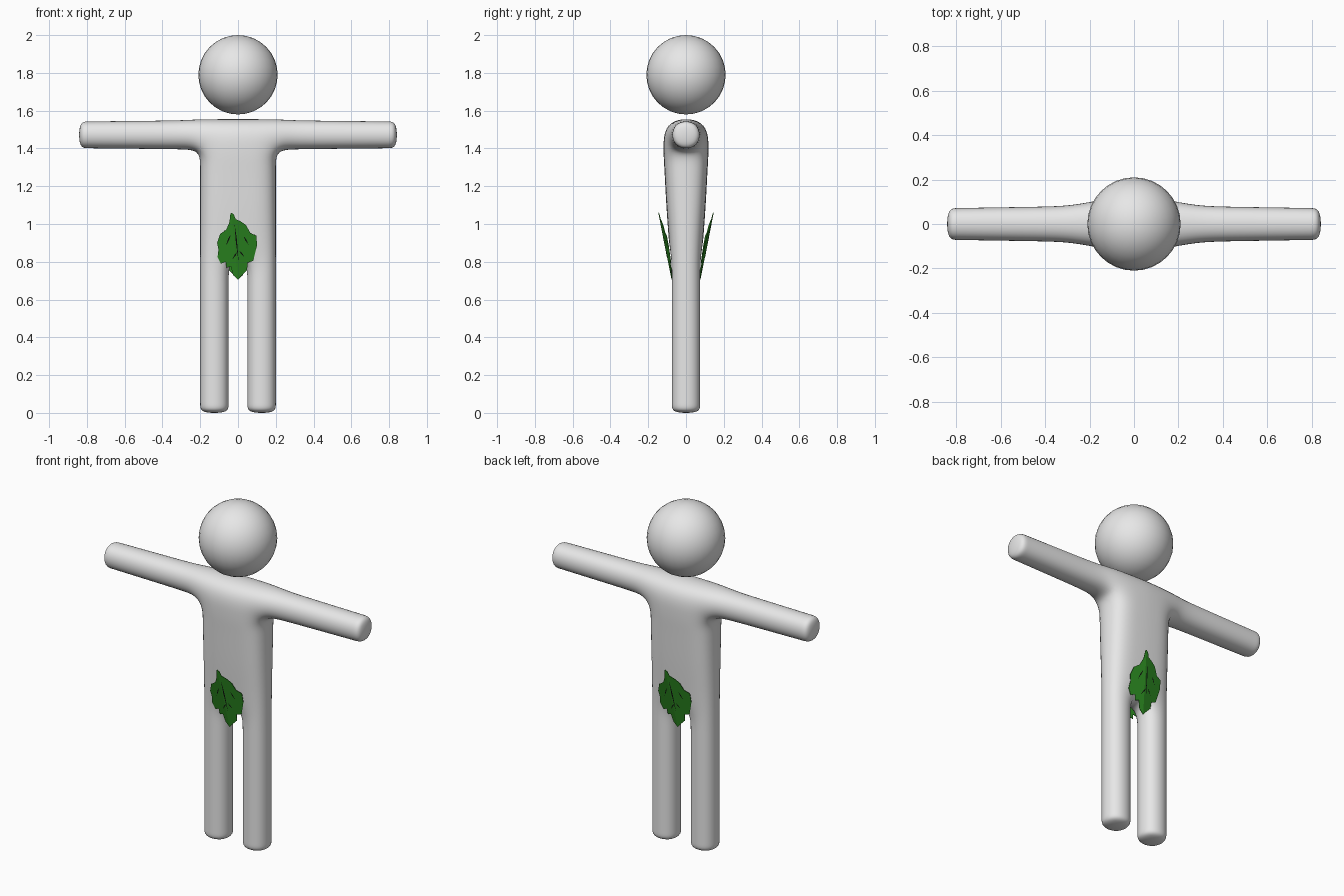
import bpy, bmesh, math
from mathutils import Vector

if "Cube" in bpy.data.objects:
    bpy.data.objects.remove(bpy.data.objects["Cube"])


def material(name, rgb):
    m = bpy.data.materials.new(name)
    m.diffuse_color = (*rgb, 1)
    m.use_nodes = True
    m.node_tree.nodes["Principled BSDF"].inputs["Base Color"].default_value = m.diffuse_color
    return m


GREY = material("pale_grey", (0.8, 0.8, 0.8))
GREEN = material("leaf_green", (0.025, 0.25, 0.015))
BLACK = material("vein_black", (0.003, 0.003, 0.003))


def make_object(name, bm, mat):
    bmesh.ops.recalc_face_normals(bm, faces=bm.faces)
    mesh = bpy.data.meshes.new(name)
    bm.to_mesh(mesh)
    bm.free()
    mesh.materials.append(mat)
    ob = bpy.data.objects.new(name, mesh)
    bpy.context.collection.objects.link(ob)
    return ob


# Head
bpy.ops.mesh.primitive_uv_sphere_add(segments=32, ring_count=16, radius=0.21, location=(0, 0, 1.79))
head = bpy.context.object
head.name = "head"
head.data.materials.append(GREY)
bpy.ops.object.shade_smooth()

# Body: one cage of cells (legs, torso, arms), rounded by subdivision
half_x = [0.043, 0.207, 0.3, 0.5, 0.7, 0.795, 0.845]
X = [-x for x in reversed(half_x)] + half_x
Z = [-0.004, 0.045, 0.15, 0.4, 0.7, 0.8, 0.95, 1.1, 1.3, 1.385, 1.562]
DEPTH = [0.082] * 6 + [0.094, 0.105, 0.115, 0.121, 0.117]
mid = len(half_x) - 1          # index of the centre column
top = len(Z) - 2               # index of the arm row

cells = {(i, top) for i in range(len(X) - 1)}
cells |= {(i, k) for k in range(5, top) for i in (mid - 1, mid, mid + 1)}
cells |= {(i, k) for k in range(5) for i in (mid - 1, mid + 1)}


def cage_point(i, k, side):
    x, z, d = X[i], Z[k], DEPTH[k]
    if abs(x) > 0.25:                       # tapering arm
        t = (abs(x) - 0.3) / 0.5
        z = 1.472 + (0.083 - 0.006 * t) * (1 if k > top else -1)
        d = 0.087 - 0.009 * t
    elif abs(x) > 0.1 and k > 5:            # torso flanks
        d *= 0.9
    return Vector((x, side * d, z))


bm = bmesh.new()
verts = {}


def v(i, k, s):
    if (i, k, s) not in verts:
        verts[i, k, s] = bm.verts.new(cage_point(i, k, s))
    return verts[i, k, s]


for i, k in sorted(cells):
    for s in (-1, 1):
        bm.faces.new([v(i, k, s), v(i + 1, k, s), v(i + 1, k + 1, s), v(i, k + 1, s)])
    walls = {(i - 1, k): ((i, k), (i, k + 1)), (i + 1, k): ((i + 1, k), (i + 1, k + 1)),
             (i, k - 1): ((i, k), (i + 1, k)), (i, k + 1): ((i, k + 1), (i + 1, k + 1))}
    for neighbour, (a, b) in walls.items():
        if neighbour not in cells:
            bm.faces.new([v(*a, -1), v(*b, -1), v(*b, 1), v(*a, 1)])
body = make_object("body", bm, GREY)
sub = body.modifiers.new("round", "SUBSURF")
sub.levels = sub.render_levels = 3
for p in body.data.polygons:
    p.use_smooth = True

# Leaf outline halves as (x, z), from stem to tip
STEM, TIP = (-0.035, 1.06), (0.0, 0.705)
LEFT = [(-0.04, 1.055), (-0.045, 1.01), (-0.062, 0.97), (-0.095, 0.947), (-0.11, 0.9),
        (-0.103, 0.865), (-0.108, 0.825), (-0.09, 0.79), (-0.065, 0.8), (-0.06, 0.768),
        (-0.038, 0.775), (-0.026, 0.73)]
RIGHT = [(-0.022, 1.05), (-0.012, 1.025), (0.012, 1.015), (0.042, 0.995), (0.065, 0.952),
         (0.098, 0.938), (0.1, 0.885), (0.07, 0.842), (0.08, 0.805), (0.05, 0.795),
         (0.048, 0.757), (0.026, 0.735)]
# Veins as (x0, z0, x1, z1)
VEINS = [(-0.018, 1.0, 0.004, 0.79), (-0.038, 0.945, -0.064, 0.885), (0.03, 0.935, 0.056, 0.89),
         (-0.004, 0.852, -0.032, 0.81), (0.008, 0.858, 0.034, 0.825)]


def on_leaf(x, z, lift=0.0):
    """Leaning leaf plane, folded slightly along its midrib."""
    t = (z - TIP[1]) / (STEM[1] - TIP[1])
    return Vector((x, -0.075 - 0.07 * t + 0.15 * abs(x - STEM[0] * t) - lift, z))


for name, turn in (("front", 0), ("back", math.pi)):
    bm = bmesh.new()
    stem, tip = (bm.verts.new(on_leaf(*p)) for p in (STEM, TIP))
    for half in (LEFT, RIGHT):
        bm.faces.new([stem] + [bm.verts.new(on_leaf(*p)) for p in half] + [tip])
    bmesh.ops.triangulate(bm, faces=bm.faces)
    leaf = make_object(name + "_leaf", bm, GREEN)
    thick = leaf.modifiers.new("thickness", "SOLIDIFY")
    thick.thickness = 0.003
    thick.offset = 0

    # Thin tapering vein plates on the outer face
    bm = bmesh.new()
    for x0, z0, x1, z1 in VEINS:
        along = Vector((x1 - x0, z1 - z0))
        across = Vector((-along.y, along.x)).normalized() * 0.0035
        m = Vector((x0, z0)) + along * 0.4
        ring = [(x0, z0), m + across, (x1, z1), m - across]
        bm.faces.new([bm.verts.new(on_leaf(*p, 0.0035)) for p in ring])
    veins = make_object(name + "_leaf_veins", bm, BLACK)
    leaf.rotation_euler.z = veins.rotation_euler.z = turn
